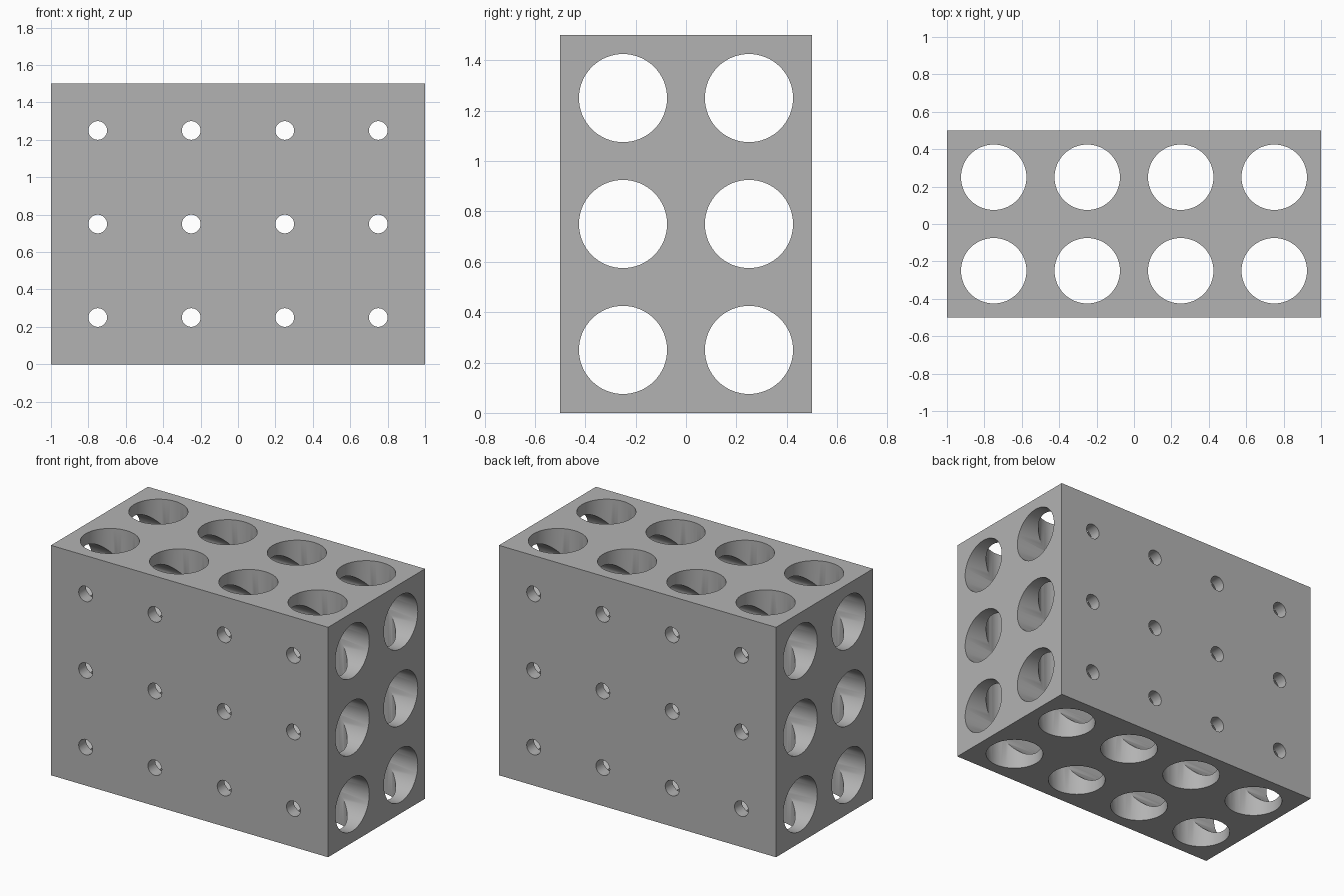
import bpy
import bmesh
import math
from mathutils import Matrix, Vector

if "Cube" in bpy.data.objects:
    bpy.data.objects.remove(bpy.data.objects["Cube"], do_unlink=True)

SIZE = Vector((2, 1, 1.5))
CELL = 0.5
COUNTS = (4, 2, 3)
WIDE, NARROW = 0.175, 0.05

grey = bpy.data.materials.new("plain grey")
grey.use_nodes = True
colour = (0.45, 0.45, 0.45, 1)
grey.diffuse_color = colour
grey.node_tree.nodes["Principled BSDF"].inputs["Base Color"].default_value = colour


def make_object(name, bm):
    mesh = bpy.data.meshes.new(name)
    bm.to_mesh(mesh)
    bm.free()
    mesh.materials.append(grey)
    obj = bpy.data.objects.new(name, mesh)
    bpy.context.collection.objects.link(obj)
    return obj


def cell_centres(axis):
    """Middle of every cell along one axis, with z measured from the floor."""
    start = 0 if axis == 2 else -SIZE[axis] / 2
    return [start + CELL * (i + 0.5) for i in range(COUNTS[axis])]


def hole_cutter(name, axis, radius, segments):
    """Grid of parallel rods running right through the block along one axis."""
    a, b = [i for i in range(3) if i != axis]
    turn = (Matrix.Rotation(math.pi / 2, 4, "Y"),
            Matrix.Rotation(math.pi / 2, 4, "X"),
            Matrix.Identity(4))[axis]
    bm = bmesh.new()
    for u in cell_centres(a):
        for v in cell_centres(b):
            centre = Vector((0, 0, SIZE.z / 2))
            centre[a], centre[b] = u, v
            bmesh.ops.create_cone(bm, cap_ends=True, segments=segments,
                                  radius1=radius, radius2=radius,
                                  depth=SIZE[axis] + 0.2,
                                  matrix=Matrix.Translation(centre) @ turn)
    cutter = make_object(name, bm)
    cutter.hide_render = True
    return cutter


# Solid block
bm = bmesh.new()
bmesh.ops.create_cube(bm, size=1, matrix=Matrix.Translation((0, 0, SIZE.z / 2))
                      @ Matrix.Diagonal((*SIZE, 1)))
block = make_object("drilled_block", bm)
bpy.context.view_layer.objects.active = block
block.select_set(True)

# Narrow holes front to back, then wide holes sideways and upright
for name, axis, radius, segments in (("front_holes", 1, NARROW, 32),
                                     ("side_holes", 0, WIDE, 64),
                                     ("upright_holes", 2, WIDE, 64)):
    cutter = hole_cutter(name, axis, radius, segments)
    cut = block.modifiers.new(name, "BOOLEAN")
    cut.operation = "DIFFERENCE"
    cut.solver = "EXACT"
    cut.object = cutter
    bpy.ops.object.modifier_apply(modifier=cut.name)
    bpy.data.objects.remove(cutter, do_unlink=True)

# Round hole walls with crisp rims
bpy.ops.object.shade_smooth_by_angle(angle=math.radians(30))
